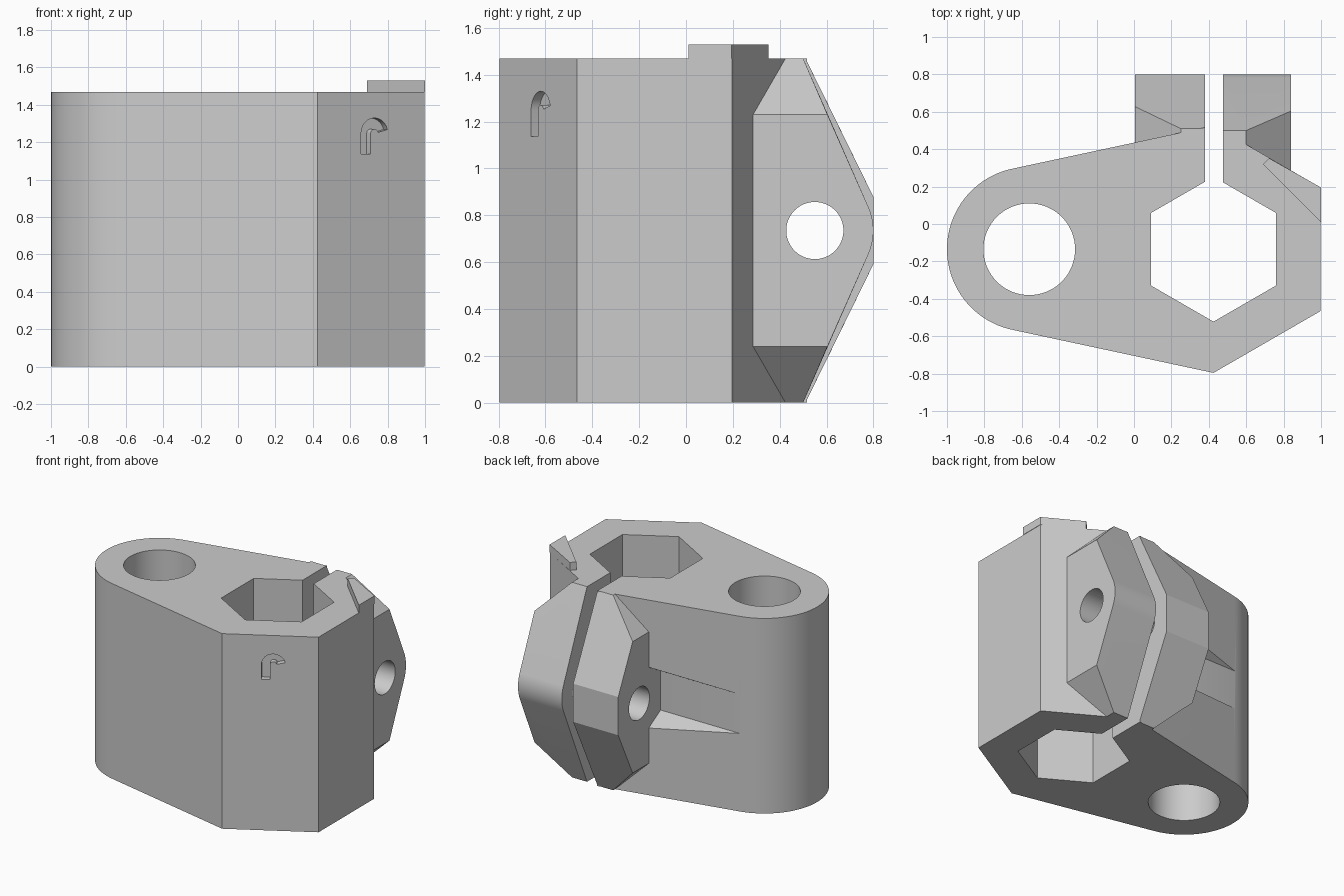
import bpy, bmesh
from math import sin, cos, pi, radians, sqrt
from mathutils import Vector

if "Cube" in bpy.data.objects:
    bpy.data.objects.remove(bpy.data.objects["Cube"])

H = 1.47                 # body height
HEX = (0.425, -0.135)    # hex socket axis (x, y)
ROD = (-0.56, -0.135)    # round socket axis (x, y)
BOLT = (0.55, H / 2)     # clamp bolt axis (y, z)

grey = bpy.data.materials.new("light_grey")
grey.use_nodes = True
grey.diffuse_color = (0.6, 0.6, 0.6, 1)
grey.node_tree.nodes["Principled BSDF"].inputs["Base Color"].default_value = (0.6, 0.6, 0.6, 1)


def ring(centre, radius, n, start=0.0):
    return [(centre[0] + radius * cos(start + 2 * pi * i / n),
             centre[1] + radius * sin(start + 2 * pi * i / n)) for i in range(n)]


def finish(name, bm):
    bmesh.ops.recalc_face_normals(bm, faces=bm.faces)
    mesh = bpy.data.meshes.new(name)
    bm.to_mesh(mesh)
    bm.free()
    mesh.materials.append(grey)
    ob = bpy.data.objects.new(name, mesh)
    bpy.context.collection.objects.link(ob)
    return ob


def prism(name, points, lo, hi, place=lambda a, b, h: (a, b, h)):
    """Extrude a 2D outline from lo to hi; place maps it into space."""
    bm = bmesh.new()
    face = bm.faces.new([bm.verts.new(place(a, b, lo)) for a, b in points])
    top = bmesh.ops.extrude_face_region(bm, geom=[face])["geom"]
    shift = Vector(place(0, 0, hi)) - Vector(place(0, 0, lo))
    bmesh.ops.translate(bm, vec=shift, verts=[v for v in top if isinstance(v, bmesh.types.BMVert)])
    return finish(name, bm)


def hull(name, points):
    bm = bmesh.new()
    for p in points:
        bm.verts.new(p)
    bmesh.ops.convex_hull(bm, input=bm.verts)
    bmesh.ops.delete(bm, geom=[v for v in bm.verts if not v.link_faces], context="VERTS")
    bmesh.ops.dissolve_limit(bm, angle_limit=0.005, verts=bm.verts, edges=bm.edges)
    return finish(name, bm)


def combine(target, tool, operation):
    mod = target.modifiers.new(tool.name, "BOOLEAN")
    mod.operation, mod.solver, mod.object = operation, "EXACT", tool
    bpy.ops.object.select_all(action="DESELECT")
    bpy.context.view_layer.objects.active = target
    target.select_set(True)
    bpy.ops.object.modifier_apply(modifier=mod.name)
    bpy.data.objects.remove(tool)


def along_x(a, b, h):
    return (h, a, b)


# Body: round end and hexagonal end joined by straight flanks
outline = ring(ROD, 0.44, 96) + ring(HEX, 0.661, 6, pi / 6)
body = hull("clamp_body", [(x, y, z) for x, y in outline for z in (0, H)])

# Hexagonal pocket that gives the nut clearance along the flank
combine(body, prism("nut_clearance", ring(BOLT, 0.255 / cos(pi / 6), 6, pi / 6),
                    -1.3, 0.02, along_x), "DIFFERENCE")

# Clamp lugs: tapered profile, chamfered towards the outer side
def lug(name, x_in, x_mid, x_out, shoulder, chamfer_y, nose):
    root = 0.27
    pts = [(x, y, z) for x in (x_in, x_mid) for y in (root, shoulder) for z in (0, H)]
    pts += [(x_out, y, z) for y in (root, chamfer_y) for z in (0.24, H - 0.24)]
    pts += [(x, y, z) for x in (x_in, x_out) for y, z in nose]
    return hull(name, pts)


flat_nose = [(0.8, H / 2 - 0.144), (0.8, H / 2 + 0.144)]
round_nose = ring(BOLT, 0.25, 96)
combine(body, lug("flat_lug", 0.38, 0.25, 0.005, 0.51, 0.628, flat_nose), "UNION")
combine(body, lug("round_lug", 0.475, 0.6, 0.84, 0.5, 0.604, round_nose), "UNION")

# Sockets, slit and bolt hole
combine(body, prism("rod_socket", ring(ROD, 0.245, 96), -0.1, H + 0.1), "DIFFERENCE")
combine(body, prism("hex_socket", ring(HEX, 0.387, 6, pi / 6), -0.1, H + 0.1), "DIFFERENCE")
combine(body, prism("slit", [(0.38, 0.15), (0.475, 0.15), (0.475, 0.9), (0.38, 0.9)],
                    -0.1, H + 0.1), "DIFFERENCE")
combine(body, prism("bolt_hole", ring(BOLT, 0.122, 64), -0.2, 1.1, along_x), "DIFFERENCE")

# Hook-shaped groove in the front right facet
def on_facet(u, v, depth):
    return (0.425 + u * sqrt(3) / 2 - depth / 2, -0.796 + u / 2 + depth * sqrt(3) / 2, v)


centre = (0.352, 1.247)
angles = [radians(15 + 15 * i) for i in range(12)]
arc = lambda r: [(centre[0] + r * cos(a), centre[1] + r * sin(a)) for a in angles]
hook = arc(0.083) + [(0.269, 1.137), (0.328, 1.137)] + arc(0.024)[::-1]
combine(body, prism("hook_groove", hook, -0.05, 0.042, on_facet), "DIFFERENCE")

# Raised tab on the top rear corner
tab = prism("corner_tab", [(1, 0.01), (1, 0.195), (0.722, 0.352), (0.69, 0.32)], H, H + 0.06)

for ob in (body, tab):
    bpy.ops.object.select_all(action="DESELECT")
    bpy.context.view_layer.objects.active = ob
    ob.select_set(True)
    bpy.ops.object.shade_smooth_by_angle(angle=radians(20))
